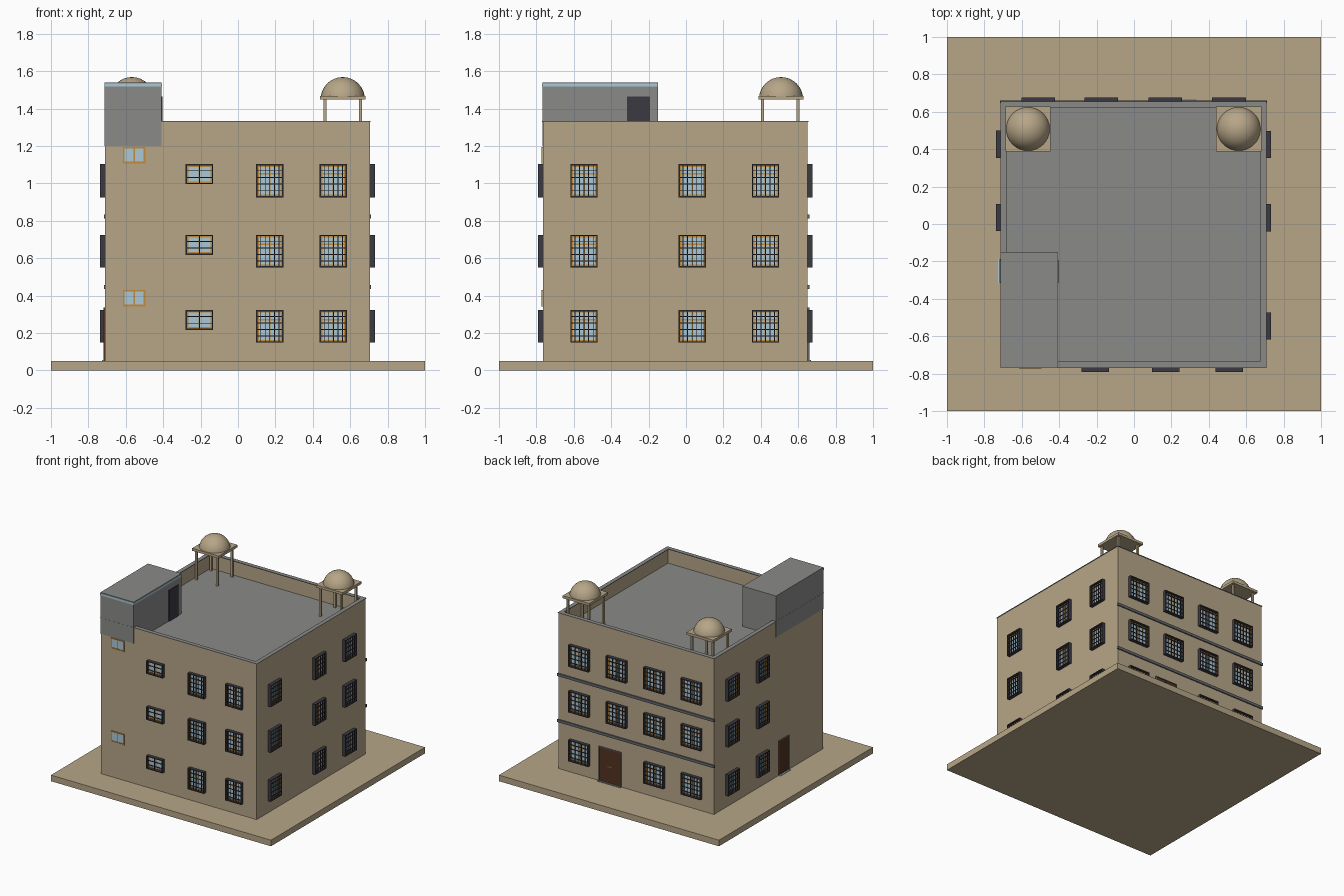
import bpy, bmesh
from mathutils import Matrix, Vector

if "Cube" in bpy.data.objects:
    bpy.data.objects.remove(bpy.data.objects["Cube"])

def material(name, rgb):
    m = bpy.data.materials.new(name)
    m.diffuse_color = (*rgb, 1)
    m.use_nodes = True
    m.node_tree.nodes["Principled BSDF"].inputs["Base Color"].default_value = m.diffuse_color
    return m

MATS = [material("sand_plaster", (0.47, 0.38, 0.245)),
        material("roof_grey", (0.255, 0.26, 0.25)),
        material("dark_iron", (0.045, 0.042, 0.055)),
        material("amber_wood", (0.55, 0.26, 0.04)),
        material("pale_glass", (0.40, 0.58, 0.68)),
        material("brown_door", (0.085, 0.032, 0.014)),
        material("band_grey", (0.13, 0.135, 0.15))]
SAND, GREY, IRON, WOOD, GLASS, DOOR, BAND = range(7)

# building extents
X0, X1, Y0, Y1 = -0.71, 0.705, -0.765, 0.65
BASE, DECK, TOP = 0.05, 1.21, 1.33

def add_box(bm, lo, hi, mat):
    lo, hi = Vector(lo), Vector(hi)
    size = [max(abs(s), 1e-5) for s in hi - lo]
    r = bmesh.ops.create_cube(bm, size=1, matrix=Matrix.Translation((lo + hi) / 2) @ Matrix.Diagonal((*size, 1)))
    for f in {f for v in r["verts"] for f in v.link_faces}:
        f.material_index = mat

def finish(bm, name):
    me = bpy.data.meshes.new(name)
    bm.to_mesh(me)
    bm.free()
    for m in MATS:
        me.materials.append(m)
    ob = bpy.data.objects.new(name, me)
    bpy.context.collection.objects.link(ob)
    return ob

def box(name, lo, hi, mat):
    bm = bmesh.new()
    add_box(bm, lo, hi, mat)
    return finish(bm, name)

# wall coordinates: u along the wall, d outward, z up
WALLS = {"front": lambda u, d, z: (u, Y0 - d, z),
         "back": lambda u, d, z: (u, Y1 + d, z),
         "right": lambda u, d, z: (X1 + d, u, z),
         "left": lambda u, d, z: (X0 - d, u, z)}

def wall_box(bm, wall, u0, u1, d0, d1, z0, z1, mat):
    a, b = WALLS[wall](u0, d0, z0), WALLS[wall](u1, d1, z1)
    add_box(bm, [min(p) for p in zip(a, b)], [max(p) for p in zip(a, b)], mat)

def rim(bm, wall, u0, u1, z0, z1, w, d, mat):
    wall_box(bm, wall, u0, u0 + w, 0, d, z0, z1, mat)
    wall_box(bm, wall, u1 - w, u1, 0, d, z0, z1, mat)
    wall_box(bm, wall, u0 + w, u1 - w, 0, d, z0, z0 + w, mat)
    wall_box(bm, wall, u0 + w, u1 - w, 0, d, z1 - w, z1, mat)

def window(wall, u0, u1, z0, z1, bars_v=0, bars_h=0, transom=False, grille=True):
    bm = bmesh.new()
    g = 0.006 if grille else 0
    a, b, c, e = u0 + g, u1 - g, z0 + g, z1 - g
    wall_box(bm, wall, a, b, 0, 0.003, c, e, GLASS)
    rim(bm, wall, a, b, c, e, 0.009, 0.007, WOOD)
    mid = (a + b) / 2
    wall_box(bm, wall, mid - 0.004, mid + 0.004, 0, 0.006, c, e, WOOD)
    if transom:
        zt = c + (e - c) * 0.72
        wall_box(bm, wall, a, b, 0, 0.0055, zt - 0.004, zt + 0.004, WOOD)
    finish(bm, wall + "_window")
    if grille:
        bm = bmesh.new()
        rim(bm, wall, u0, u1, z0, z1, 0.007, 0.027, IRON)
        for i in range(1, bars_v + 1):
            u = u0 + (u1 - u0) * i / (bars_v + 1)
            wall_box(bm, wall, u - 0.0022, u + 0.0022, 0.02, 0.025, z0, z1, IRON)
        for i in range(1, bars_h + 1):
            z = z0 + (z1 - z0) * i / (bars_h + 1)
            wall_box(bm, wall, u0, u1, 0.0205, 0.0255, z - 0.0022, z + 0.0022, IRON)
        finish(bm, wall + "_grille")

# ground slab
box("ground_slab", (-1, -1, 0), (1, 1, BASE), SAND)

# main body with sunken roof deck and parapet
bm = bmesh.new()
add_box(bm, (X0, Y0, BASE), (X1, Y1, TOP), SAND)
top = max(bm.faces, key=lambda f: f.calc_center_median().z)
bmesh.ops.inset_individual(bm, faces=[top], thickness=0.03)
bmesh.ops.inset_individual(bm, faces=[top], thickness=0, depth=DECK - TOP)
bm.normal_update()
for f in bm.faces:
    f.material_index = GREY if f.normal.z > 0.5 else SAND
finish(bm, "building_body")

# thin parapet coping
bm = bmesh.new()
for wall, u0, u1 in (("front", X0, X1), ("back", X0, X1), ("left", Y0, Y1), ("right", Y0, Y1)):
    wall_box(bm, wall, u0 - 0.004, u1 + 0.004, -0.03, 0.004, TOP - 0.003, TOP + 0.002, GREY)
finish(bm, "parapet_coping")

# stair house on the roof
box("stair_house", (X0 - 0.003, Y0 - 0.003, 1.2), (-0.41, -0.15, 1.54), GREY)
bm = bmesh.new()
add_box(bm, (X0 - 0.003, Y0 - 0.006, 1.517), (-0.41, Y0 - 0.003, 1.535), GLASS)
add_box(bm, (-0.41, Y0 - 0.003, 1.517), (-0.407, -0.15, 1.535), GLASS)
finish(bm, "stair_house_trim")
box("roof_door", (-0.41, -0.315, DECK), (-0.404, -0.193, 1.465), IRON)

# windows on three storeys
for z0, z1 in ((0.148, 0.323), (0.55, 0.725), (0.925, 1.103)):
    for u in (0.097, 0.437):
        window("front", u, u + 0.146, z0, z1, 5, 4, True)
    window("front", -0.28, -0.133, z1 - 0.107, z1, 1, 2)
    for u in (-0.618, -0.04, 0.352):
        window("right", u, u + 0.146, z0, z1, 5, 4, True)
    for u in (-0.038, 0.353):
        window("left", u, u + 0.146, z0, z1, 5, 4, True)
    for u in (-0.602, -0.265, 0.077, 0.418):
        if not (z0 < 0.2 and u == 0.077):
            window("back", u, u + 0.18, z0, z1, 5, 4, True)
for z0 in (0.342, 1.107):
    window("front", -0.615, -0.495, z0, z0 + 0.088, grille=False)

# entrance doors with thresholds
for wall, u0, u1 in (("back", 0.13, 0.335), ("left", -0.315, -0.188)):
    bm = bmesh.new()
    wall_box(bm, wall, u0, u1, 0, 0.006, BASE, 0.335, DOOR)
    rim(bm, wall, u0, u1, BASE, 0.335, 0.006, 0.009, BAND)
    if wall == "back":
        m = (u0 + u1) / 2
        wall_box(bm, wall, m - 0.002, m + 0.002, 0, 0.008, BASE, 0.33, IRON)
        wall_box(bm, wall, m - 0.02, m + 0.02, 0, 0.009, 0.188, 0.194, WOOD)
    wall_box(bm, wall, u0, u1, 0, 0.018, BASE, BASE + 0.006, GLASS if wall == "left" else GREY)
    finish(bm, wall + "_door")

# storey bands across the back
for z in (0.445, 0.823):
    box("back_band", (X0 - 0.006, Y1 - 0.004, z - 0.011), (X1 + 0.006, Y1 + 0.009, z + 0.011), BAND)

# domed tanks on stands
for cx in (-0.567, 0.56):
    cy = 0.508
    bm = bmesh.new()
    add_box(bm, (cx - 0.121, cy - 0.121, 1.447), (cx + 0.121, cy + 0.121, 1.468), SAND)
    for sx in (-0.095, 0.095):
        for sy in (-0.1, 0.09):
            add_box(bm, (cx + sx - 0.008, cy + sy - 0.008, DECK),
                    (cx + sx + 0.008, cy + sy + 0.008, 1.447), SAND)
    finish(bm, "tank_stand")
    bm = bmesh.new()
    bmesh.ops.create_uvsphere(bm, u_segments=32, v_segments=16, radius=0.118,
                              matrix=Matrix.Translation((cx, cy, 1.45)))
    bmesh.ops.bisect_plane(bm, geom=bm.verts[:] + bm.edges[:] + bm.faces[:],
                           plane_co=(0, 0, 1.455), plane_no=(0, 0, 1), clear_inner=True)
    for f in bm.faces:
        f.smooth = True
    finish(bm, "tank_dome")
